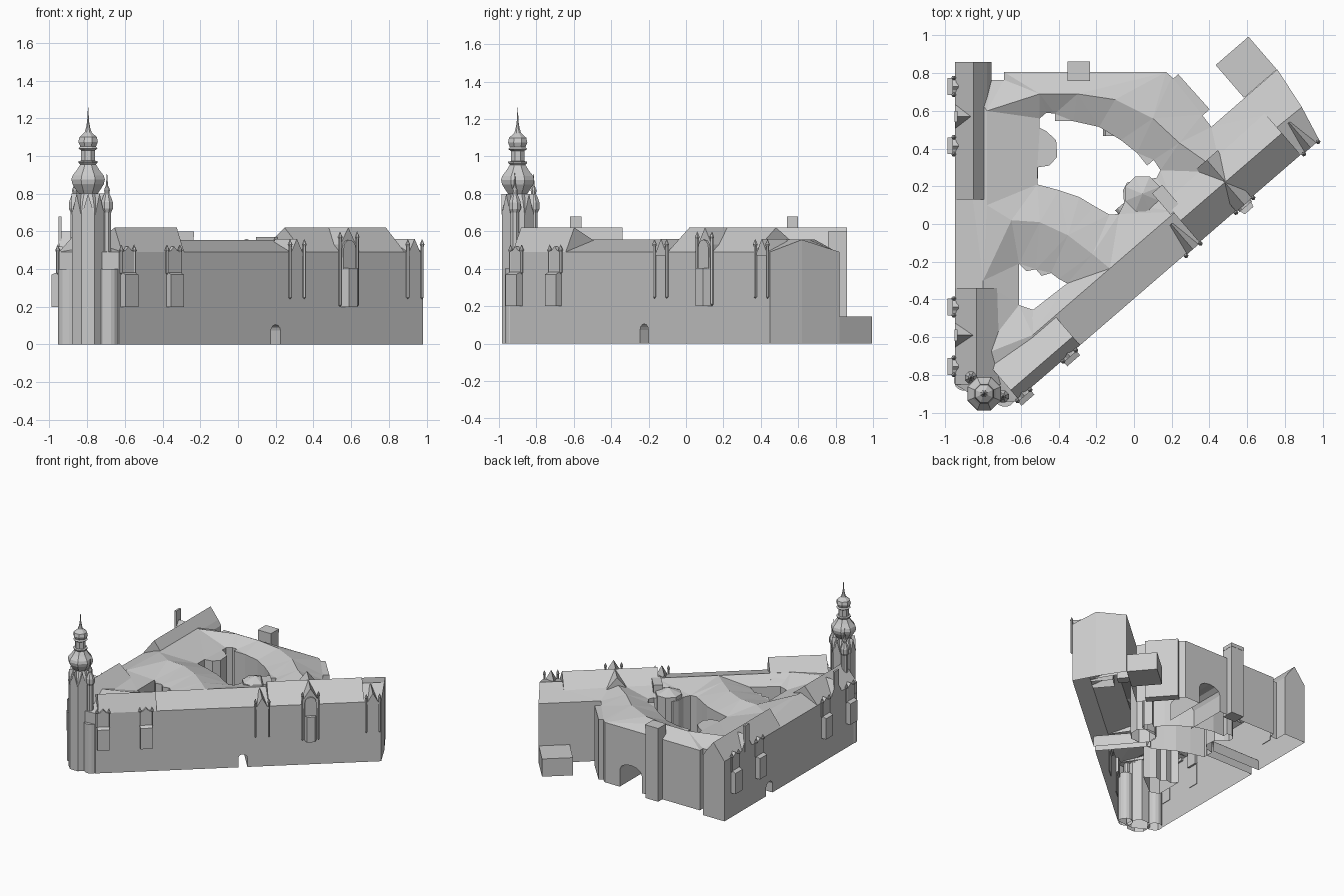
import bpy, bmesh, math
from mathutils import Vector, Matrix, geometry

if "Cube" in bpy.data.objects:
    bpy.data.objects.remove(bpy.data.objects["Cube"])

stone = bpy.data.materials.new("pale_grey_stone")
stone.diffuse_color = (0.6, 0.6, 0.6, 1)
stone.use_nodes = True
stone.node_tree.nodes["Principled BSDF"].inputs["Base Color"].default_value = stone.diffuse_color
EAVE, RIDGE, TOP = 0.49, 0.555, 0.62


def mesh(name, verts, faces, M=Matrix(), fix=True):
    me = bpy.data.meshes.new(name)
    me.from_pydata([M @ Vector(v) for v in verts], [], faces)
    me.materials.append(stone)
    if fix:
        bm = bmesh.new()
        bm.from_mesh(me)
        bmesh.ops.remove_doubles(bm, verts=bm.verts, dist=1e-5)
        bmesh.ops.recalc_face_normals(bm, faces=bm.faces)
        bm.to_mesh(me)
        bm.free()
    ob = bpy.data.objects.new(name, me)
    bpy.context.collection.objects.link(ob)
    return ob


def frame(p, q):
    """Local axes: s along the facade, t inward, z up."""
    d = (Vector(q) - Vector(p)).normalized()
    return Matrix(((d.x, -d.y, 0, p[0]), (d.y, d.x, 0, p[1]), (0, 0, 1, 0), (0, 0, 0, 1)))


def prism(name, prof, a, b, M, axis="s", caps=True, closed=True):
    """Extrude a profile along s (profile is t,z) or along t (profile is s,z)."""
    n = len(prof)
    pt = (lambda u, k, z: (k, u, z)) if axis == "s" else (lambda u, k, z: (u, k, z))
    vs = [pt(u, k, z) for k in (a, b) for u, z in prof]
    fs = [(i, (i + 1) % n, (i + 1) % n + n, i + n) for i in range(n if closed else n - 1)]
    if caps:
        fs += [tuple(range(n)), tuple(range(n, 2 * n))]
    return mesh(name, vs, fs, M)


def box(name, s0, s1, t0, t1, z0, z1, M=Matrix()):
    return prism(name, [(s0, z0), (s1, z0), (s1, z1), (s0, z1)], t0, t1, M, "t")


def lathe(name, prof, c, sides=8, M=Matrix()):
    vs = [(c[0] + r * math.cos((k + .5) * math.tau / sides), c[1] + r * math.sin((k + .5) * math.tau / sides), z)
          for r, z in prof for k in range(sides)]
    fs = [(i * sides + k, i * sides + (k + 1) % sides, (i + 1) * sides + (k + 1) % sides, (i + 1) * sides + k)
          for i in range(len(prof) - 1) for k in range(sides)]
    return mesh(name, vs, fs, M)


def arch(a, b, h):
    m, r = (a + b) / 2, (b - a) / 2
    rise = min(r, h * .3)
    return [(a, 0)] + [(m - r * math.cos(i * math.pi / 6), h - rise + rise * math.sin(i * math.pi / 6))
                       for i in range(7)] + [(b, 0)]


SE0, SE1 = (-.63, -.94), (.98, .45)
SE, WEST, NORTH = frame(SE0, SE1), frame((-.95, .86), (-.95, -.85)), frame((.17, .806), (-.69, .806))

# Main mass: outer walls, two courtyards, low pitched roof
outer = [SE0, SE1, (.89, .62, RIDGE), (.76, .82), (.41, .515), (.36, .58), (.2, .78), (.17, .806), (-.69, .806),
         (-.69, .765), (-.755, .765), (-.755, .86), (-.95, .86), (-.95, -.85), (-.87, -.9), (-.78, -.95)]
big_court = [(-.5, .56), (-.465, .59), (-.42, .585), (-.42, .545), (-.32, .545), (-.185, .515), (-.07, .445),
             (.016, .377), (.07, .31), (.105, .34), (.14, .285), (.12, .245), (-.037, .22), (-.058, .18),
             (-.053, .11), (-.08, .053), (-.13, .05), (-.21, .095), (-.29, .143), (-.4, .18), (-.513, .21),
             (-.513, .3), (-.45, .31), (-.407, .355), (-.413, .445), (-.466, .493), (-.5, .51)]
small_court = [(-.61, -.43), (-.535, -.455), (-.355, -.315), (-.4, -.29), (-.44, -.26), (-.49, -.275),
               (-.52, -.24), (-.57, -.25), (-.61, -.21)]
se_ridge = [tuple((SE @ Vector((s, .205, 0))).xy) for s in (.3, .84, 1.3, 1.62)]
ridges = [se_ridge + [(.89, .62)],
          [(-.78, .6), (-.5, .69), (-.3, .69), (-.1, .66), (.1, .56), (.24, .43), se_ridge[3]],
          [(-.78, .6), (-.78, .1), (-.65, .02), (-.5, .01), (-.35, -.06), (-.22, -.16), se_ridge[1]],
          [(-.65, .02), (-.8, -.3), (-.82, -.7)]]
pts, zs, edges = [], [], []


def vid(p, z):
    for i, q in enumerate(pts):
        if (q - Vector(p[:2])).length < 1e-4:
            return i
    pts.append(Vector(p[:2]))
    zs.append(p[2] if len(p) > 2 else z)
    return len(pts) - 1


loops = [outer, big_court, small_court]
for lp in loops:
    ids = [vid(p, EAVE) for p in lp]
    edges += list(zip(ids, ids[1:] + ids[:1]))
for r in ridges:
    ids = [vid(p, RIDGE) for p in r]
    edges += list(zip(ids, ids[1:]))
cv, _, cf, orig, _, _ = geometry.delaunay_2d_cdt(pts, edges, [], 0, 1e-5)
verts = [(v.x, v.y, max((zs[k] for k in orig[i]), default=.53)) for i, v in enumerate(cv)]


def inside(c):
    hit = False
    for lp in loops:
        for a, b in zip(lp, lp[1:] + lp[:1]):
            if (a[1] > c.y) != (b[1] > c.y) and c.x < (b[0] - a[0]) * (c.y - a[1]) / (b[1] - a[1]) + a[0]:
                hit = not hit
    return hit


faces = [tuple(f) for f in cf if inside(sum((cv[i] for i in f), Vector((0, 0))) / 3)]
gates = {0: arch(1.063, 1.13, .105), 7: arch(.135, .335, .2), 12: arch(.54, .62, .105)}
for li, lp in enumerate(loops):
    for i, a in enumerate(lp):
        b = lp[(i + 1) % len(lp)]
        za, zb = [p[2] if len(p) > 2 else EAVE for p in (a, b)]
        M = frame(a[:2], b[:2])
        L = (Vector(b[:2]) - Vector(a[:2])).length
        notch = gates.get(i, []) if li == 0 else []
        loc = [(0, 0)] + notch + [(L, 0), (L, zb), (0, za)]
        k = len(verts)
        verts += [tuple(M @ Vector((s, 0, z))) for s, z in loc]
        faces.append(tuple(range(k, len(verts))))
mesh("main_walls_and_low_roof", verts, faces)

# Vaulted passages behind the gates
for name, M, g, depth in (("front", SE, 0, .42), ("north", NORTH, 7, .34), ("west", WEST, 12, .44)):
    prism(name + "_passage", gates[g], 0, depth, M, "t", caps=False, closed=False)

# Steep raised roofs
for name, M, prof, a, b in (
        ("front_high_roof", SE, [(0, EAVE), (.152, TOP), (.3, .52)], 1.29, 2.0),
        ("corner_high_roof", SE, [(0, EAVE), (.06, TOP), (.28, .51)], .02, .455),
        ("west_north_high_roof", WEST, [(0, EAVE), (.1, TOP), (.17, .53), (.195, EAVE)], 0, .73),
        ("west_south_high_roof", WEST, [(0, EAVE), (.115, TOP), (.26, .5)], 1.2, 1.71)):
    prism(name, prof, a, b, M, closed=False)
prism("rear_cross_gable", [(1.515, .51), (1.605, TOP), (1.695, .51)], .152, .305, SE, "t", closed=False)


# Facade details
def pinnacle(name, s, z0, z1, M, t=-.008):
    lathe(name, [(0, z0), (.009, z0 + .01), (.009, z1 - .04), (.013, z1 - .03), (0, z1)], (s, t), 6, M)


def oriel(name, s, M):
    w = .045
    box(name + "_bay", s - w, s + w, -.04, .005, .2, .37, M)
    prism(name + "_bay_roof", [(-.04, .37), (.005, .39), (.005, .37)], s - w, s + w, M)
    prism(name + "_gable", [(s - w, .37), (s + w, .37), (s + w, .49), (s + .02, .5), (s, .52),
                            (s - .02, .5), (s - w, .49)], -.012, .02, M, "t")
    for k in (-1, 1):
        pinnacle(name + "_pinnacle", s + k * w, .37, .53, M, -.006)


for i, s in enumerate((.055, .375)):
    oriel("front_oriel_%d" % i, s, SE)
for i, y in enumerate((.73, .415, -.44, -.755)):
    oriel("west_oriel_%d" % i, .86 - y, WEST)

for name, s in (("front_dormer_mid", 1.24), ("front_dormer_east", 2.065)):
    prism(name, [(s - .05, .47), (s, .56), (s + .05, .47)], -.006, .17, SE, "t", closed=False)
    for k in (-1, 1):
        pinnacle(name + "_pilaster", s + k * .05, .24, .56, SE)

# Central oriel with tall gable, arched head and pilasters
s = 1.6
prism("central_gable", [(s - .055, .46), (s - .055, .53), (s, TOP), (s + .055, .53), (s + .055, .46)],
      -.006, .16, SE, "t", closed=False)
head = [(s - .043, .4)] + [(s - .043 * math.cos(a * math.pi / 6), .51 + .045 * math.sin(a * math.pi / 6))
                           for a in range(7)] + [(s + .043, .4)]
prism("central_arch", head, -.018, .005, SE, "t")
plan = [(s - .045, 0), (s - .03, -.045), (s + .03, -.045), (s + .045, 0)]
mesh("central_oriel", [(a, b, z) for z in (.2, .405) for a, b in plan],
     [(0, 1, 5, 4), (1, 2, 6, 5), (2, 3, 7, 6), (0, 1, 2, 3), (4, 5, 6, 7)], SE)
for k in (-1, 1):
    pinnacle("central_pilaster", s + k * .06, .2, .6, SE)

# West dormers with upright parapets
for name, y in (("west_dormer_north", .57), ("west_dormer_south", -.59)):
    c = .86 - y
    prism(name, [(c - .065, EAVE), (c, .6), (c + .065, EAVE)], 0, .1, WEST, "t", closed=False)
    box(name + "_parapet", c - .03, c + .03, -.002, .014, .47, .68, WEST)

# Annexes, courtyard turret and piers
box("low_annex", 1.97, 2.2, .425, .655, 0, .145, SE)
box("north_pier", -.35, -.235, .76, .86, 0, .6)
box("north_pier_cap", -.352, -.233, .758, .862, .57, .6)
box("northeast_buttress", 0, .25, -.035, .03, 0, EAVE, frame((.375, .585), (.205, .775)))
lathe("courtyard_turret", [(.1, 0), (.1, .52), (0, .56)], (.045, .16))
box("court_roof_block", 1.27, 1.34, .21, .36, .45, .57, SE)

# Corner tower with onion dome
T = (-.795, -.9)
lathe("tower", [(.092, 0), (.092, .7), (.075, .76), (.055, .8), (.07, .82), (.09, .85), (.096, .875), (.09, .895),
                (.065, .925), (.045, .955), (.055, .965), (.055, .972), (.04, .975), (.04, 1.03), (.055, 1.04),
                (.045, 1.05), (.056, 1.075), (.05, 1.1), (.02, 1.125), (.012, 1.15), (.006, 1.18), (0, 1.27)], T)
for k in range(8):
    M = Matrix.Translation((T[0], T[1], 0)) @ Matrix.Rotation(k * math.pi / 4, 4, "Z")
    prism("tower_gable", [(-.033, .69), (0, .8), (.033, .69)], -.087, -.03, M, "t", closed=False)
for c, foot in (((-.695, -.915), (-.685, -.915)), ((-.865, -.815), (-.9, -.83))):
    lathe("side_turret", [(.01, .4), (.024, .44), (.024, .7), (.034, .72), (.034, .755), (.022, .785), (.014, .8),
                          (.017, .82), (.006, .845), (0, .92)], c)
    lathe("turret_foot", [(.055, 0), (.055, .4), (0, .4)], foot, 16)
